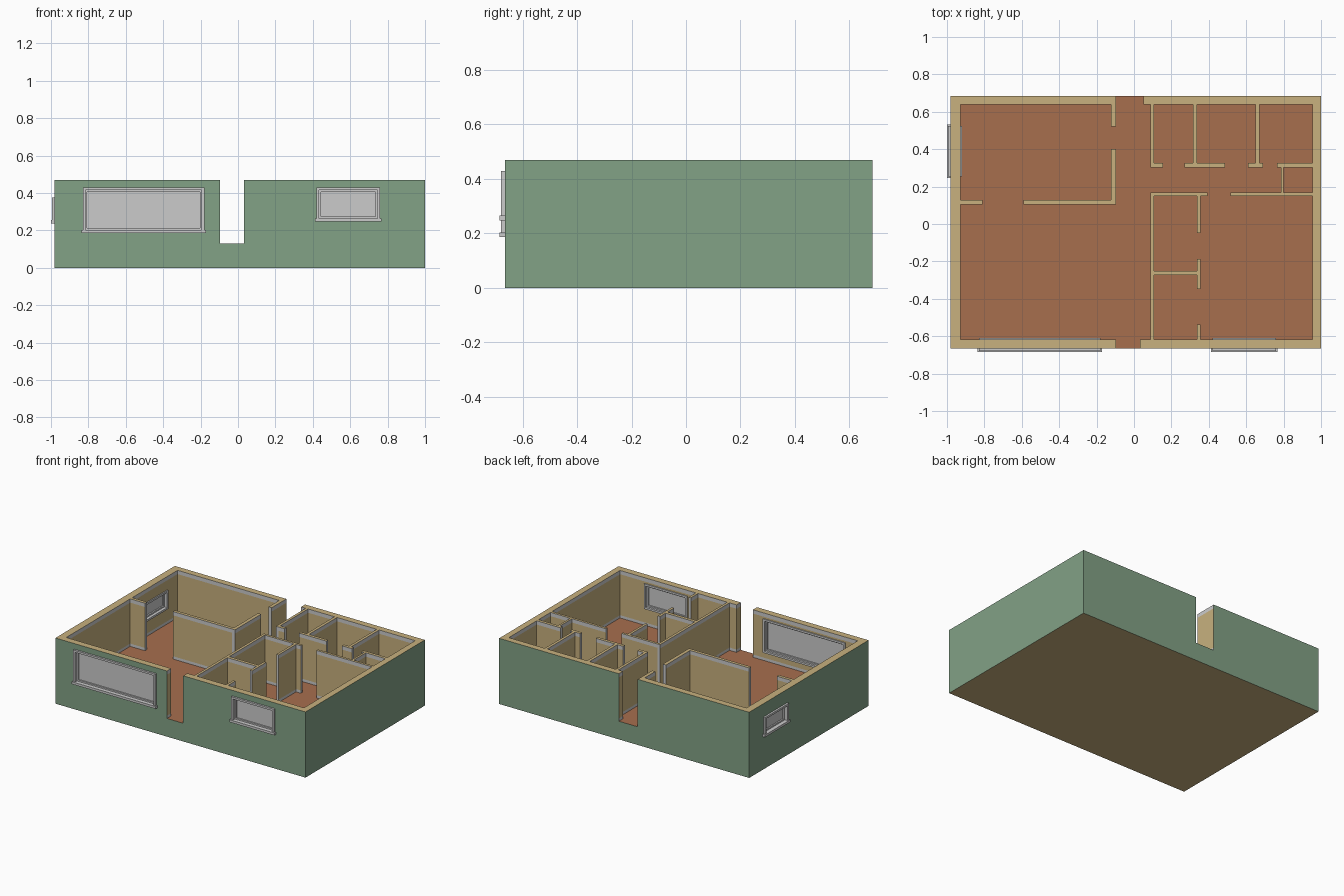
import bpy, bmesh
from mathutils import Vector

if "Cube" in bpy.data.objects:
    bpy.data.objects.remove(bpy.data.objects["Cube"])


def mat(name, rgb):
    m = bpy.data.materials.new(name)
    m.diffuse_color = (*rgb, 1)
    m.use_nodes = True
    m.node_tree.nodes["Principled BSDF"].inputs["Base Color"].default_value = m.diffuse_color
    return m


GREEN, TAN, BROWN, GREY = range(4)
MATS = [mat("outer_green", (0.226, 0.36, 0.24)), mat("inner_tan", (0.58, 0.44, 0.21)),
        mat("floor_brown", (0.387, 0.156, 0.076)), mat("trim_grey", (0.8, 0.8, 0.8))]
X0, X1, Y0, Y1 = -0.98, 1.0, -0.665, 0.685      # outer wall faces
ZF, ZT = 0.13, 0.47                             # floor level, wall top
IX0, IX1, IY0, IY1 = -0.927, 0.955, -0.618, 0.64  # inner wall faces


def inside(p, b):
    return all(b[2 * k] < p[k] < b[2 * k + 1] for k in range(3))


def solid(name, boxes, holes=(), rule=None, extra_z=()):
    """Clean union of axis-aligned boxes (x0,x1,y0,y1,z0,z1) minus holes."""
    cuts = []
    for k in range(3):
        vals = {round(b[2 * k + e], 4) for b in [*boxes, *holes] for e in (0, 1)}
        cuts.append(sorted(vals | (set(extra_z) if k == 2 else set())))
    n = [len(c) - 1 for c in cuts]
    full = set()
    for i in range(n[0]):
        for j in range(n[1]):
            for h in range(n[2]):
                p = [(cuts[k][q] + cuts[k][q + 1]) / 2 for k, q in enumerate((i, j, h))]
                if any(inside(p, b) for b in boxes) and not any(inside(p, b) for b in holes):
                    full.add((i, j, h))
    bm, verts = bmesh.new(), {}

    def vert(ix):
        if ix not in verts:
            verts[ix] = bm.verts.new([cuts[k][ix[k]] for k in range(3)])
        return verts[ix]

    for cell in sorted(full):
        for k in range(3):
            for s in (0, 1):
                nb = list(cell)
                nb[k] += 2 * s - 1
                if tuple(nb) in full:
                    continue
                a, b = (k + 1) % 3, (k + 2) % 3
                quad = []
                for da, db in ((0, 0), (1, 0), (1, 1), (0, 1)):
                    ix = list(cell)
                    ix[k] += s
                    ix[a] += da
                    ix[b] += db
                    quad.append(vert(tuple(ix)))
                if s == 0:
                    quad.reverse()
                mid = sum((v.co for v in quad), Vector()) / 4
                m = rule(mid, k, s) if rule else 0
                if m is not None:
                    bm.faces.new(quad).material_index = m
    bmesh.ops.dissolve_limit(bm, angle_limit=0.01, verts=bm.verts[:], edges=bm.edges[:],
                             delimit={'MATERIAL'})
    me = bpy.data.meshes.new(name)
    bm.to_mesh(me)
    bm.free()
    if rule:
        for m in MATS:
            me.materials.append(m)
    ob = bpy.data.objects.new(name, me)
    bpy.context.collection.objects.link(ob)


# Floor slab: brown on top, green sides, tan underside
solid("floor_slab", [(X0, X1, Y0, Y1, 0, ZF)],
      rule=lambda p, k, s: GREEN if k < 2 else (BROWN if s else TAN))

# Wall plan rectangles: x0, x1, y0, y1
outer = [(X0, IX0, Y0, Y1), (IX1, X1, Y0, Y1),
         (IX0, -0.097, Y0, IY0), (0.032, IX1, Y0, IY0),
         (IX0, -0.097, IY1, Y1), (0.052, IX1, IY1, Y1)]
inner = [
    # large left room
    (-0.122, -0.097, 0.52, IY1), (-0.122, -0.097, 0.105, 0.40),
    (IX0, -0.81, 0.105, 0.128), (-0.59, -0.122, 0.105, 0.128),
    # back right row of rooms
    (0.088, 0.107, 0.303, IY1), (0.315, 0.336, 0.325, IY1), (0.65, 0.67, 0.325, IY1),
    (0.107, 0.155, 0.303, 0.325), (0.27, 0.487, 0.303, 0.325),
    (0.61, 0.69, 0.303, 0.325), (0.765, IX1, 0.303, 0.325),
    (0.785, 0.80, 0.168, 0.303),
    # corridor and front right rooms
    (0.088, 0.107, IY0, 0.168), (0.107, 0.392, 0.15, 0.168), (0.515, IX1, 0.15, 0.168),
    (0.337, 0.355, -0.048, 0.15), (0.337, 0.355, -0.348, -0.187),
    (0.337, 0.355, IY0, -0.537), (0.107, 0.337, -0.273, -0.25),
]
plan = outer + inner


def wall_rule(p, k, s):
    if k == 2:
        return TAN if s else (None if p.z < ZF + 0.001 else TAN)
    if abs(p[k] - ((X0, X1), (Y0, Y1))[k][s]) < 1e-3:
        return GREEN
    if p.z < ZF + 0.02 or p.z > ZT - 0.027:      # skirting and cornice bands
        return GREY
    for r in inner:                              # door jambs on wall ends
        o = 1 - k
        long_axis = 0 if r[1] - r[0] > r[3] - r[2] else 1
        if (k == long_axis and abs(p[k] - r[2 * k + s]) < 1e-3
                and r[2 * o] < p[o] < r[2 * o + 1]):
            return GREY
    return TAN


# Windows: along-wall start/end, sill and head heights, on left wall?
windows = [("front_left_window", -0.83, -0.18, 0.188, 0.43, False),
           ("front_right_window", 0.42, 0.76, 0.25, 0.43, False),
           ("left_side_window", 0.255, 0.525, 0.24, 0.375, True)]


def place(b, side):
    """Depth is measured outward-negative from the outer wall face."""
    u0, u1, d0, d1, z0, z1 = b
    return ((X0 + d0, X0 + d1, u0, u1, z0, z1) if side
            else (u0, u1, Y0 + d0, Y0 + d1, z0, z1))


wall_holes = []
for name, u0, u1, z0, z1, side in windows:
    depth = IX0 - X0 if side else IY0 - Y0
    t, w = 0.014, 0.024
    wall_holes.append(place((u0 + .005, u1 - .005, -.1, depth + .02, z0 + .005, z1 - .005), side))
    ends = [(u0, u0 + t), (u1 - t, u1)]
    tops = [(z0, z0 + t), (z1 - t, z1)]
    frame = [(a, b, -0.014, depth + 0.008, z0, z1) for a, b in ends]      # casing
    frame += [(u0, u1, -0.014, depth + 0.008, a, b) for a, b in tops]
    sash = [(u0 + t, u0 + w), (u1 - w, u1 - t)]
    frame += [(a, b, 0.01, 0.04, z0, z1) for a, b in sash]                # sash
    frame += [(u0, u1, 0.01, 0.04, a, b) for a, b in
              ((z0 + t, z0 + w), (z1 - w, z1 - t))]
    frame.append((u0, u1, 0.02, 0.03, z0, z1))                            # pane
    frame.append((u0 - 0.008, u1 + 0.008, -0.02, 0.0, z0 - 0.002, z0 + 0.015))  # sill
    solid(name, [place(b, side) for b in frame])

# All walls as one clean shell
solid("walls", [(*r, ZF, ZT) for r in plan], wall_holes, wall_rule,
      extra_z=(ZF + 0.02, ZT - 0.027))
